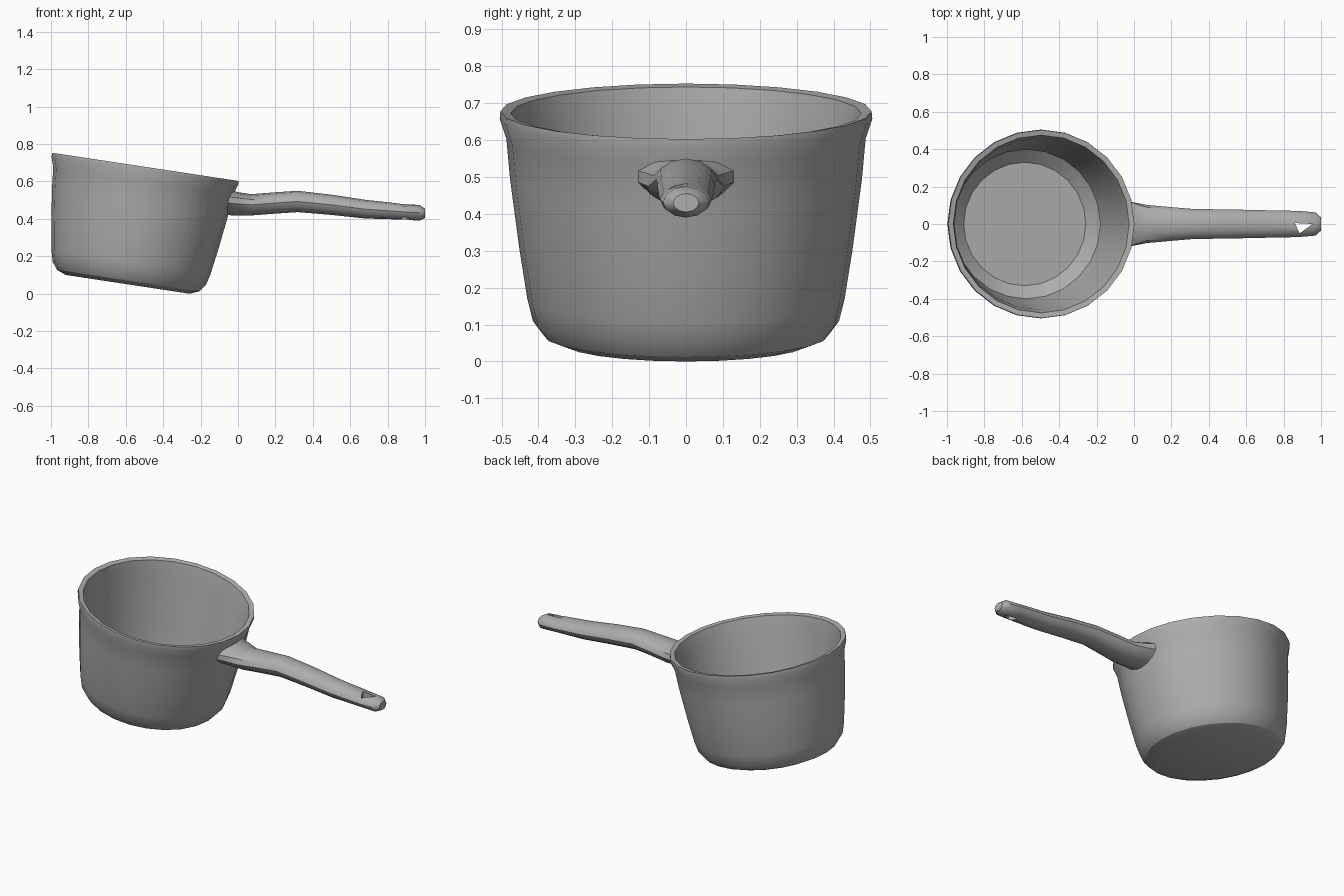
import bpy, bmesh, math
from mathutils import Matrix

if "Cube" in bpy.data.objects:
    bpy.data.objects.remove(bpy.data.objects["Cube"], do_unlink=True)

# One brushed grey metal
metal = bpy.data.materials.new("grey_metal")
metal.use_nodes = True
grey = (0.42, 0.42, 0.42, 1)
metal.diffuse_color = grey
metal.node_tree.nodes["Principled BSDF"].inputs["Base Color"].default_value = grey


def loft(name, rings, matrix=Matrix()):
    """Skin a list of closed rings and cap both ends."""
    bm = bmesh.new()
    rows = [[bm.verts.new(p) for p in ring] for ring in rings]
    n = len(rows[0])
    for a, b in zip(rows, rows[1:]):
        for i in range(n):
            j = (i + 1) % n
            bm.faces.new((a[i], a[j], b[j], b[i]))
    bm.faces.new(rows[0])
    bm.faces.new(rows[-1])
    bm.transform(matrix)
    bmesh.ops.recalc_face_normals(bm, faces=bm.faces)
    mesh = bpy.data.meshes.new(name)
    bm.to_mesh(mesh)
    bm.free()
    obj = bpy.data.objects.new(name, mesh)
    bpy.context.collection.objects.link(obj)
    mesh.materials.append(metal)
    return obj


def smooth(obj, degrees):
    bpy.ops.object.select_all(action="DESELECT")
    obj.select_set(True)
    bpy.context.view_layer.objects.active = obj
    bpy.ops.object.shade_smooth_by_angle(angle=math.radians(degrees))


def circle(r, z, n=24):
    return [(r * math.cos(math.tau * i / n), r * math.sin(math.tau * i / n), z)
            for i in range(n)]


# Tilted pot: outside wall up to the lip, then down the inside to the floor
profile = [(0.335, 0), (0.385, 0.02), (0.415, 0.06), (0.43, 0.12), (0.452, 0.26),
           (0.477, 0.45), (0.487, 0.56), (0.505, 0.615), (0.503, 0.635),
           (0.475, 0.63), (0.458, 0.55), (0.42, 0.2), (0.4, 0.1), (0.33, 0.04)]
tilt = Matrix.Translation((-0.59, 0, 0.05)) @ Matrix.Rotation(math.radians(8.6), 4, "Y")
pot = loft("pot", [circle(r, z) for r, z in profile], tilt)
smooth(pot, 28)

# Handle: x, centre height, half width, half height, flare of the upper side
stations = [(-0.04, 0.485, 0.13, 0.065, 0.04), (0.0, 0.48, 0.115, 0.063, 0.025),
            (0.07, 0.475, 0.102, 0.057, 0), (0.2, 0.485, 0.09, 0.057, 0),
            (0.32, 0.493, 0.08, 0.057, 0), (0.5, 0.475, 0.078, 0.054, 0),
            (0.68, 0.452, 0.074, 0.05, 0), (0.88, 0.438, 0.07, 0.042, 0),
            (0.97, 0.432, 0.062, 0.042, 0), (1.0, 0.43, 0.035, 0.025, 0)]
rings = []
for k, (x, zc, w, h, flare) in enumerate(stations):
    ring = []
    for i in range(12):
        a = math.tau * i / 12
        y = math.cos(a) * (w + flare * math.sin(a))
        z = math.sin(a) * h
        # The root hugs the round, sloping wall
        dx = 0.22 * z - y * y if k == 0 else 0
        ring.append((x + dx, y, zc + z))
    rings.append(ring)
handle = loft("handle", rings)

# Hanging hole near the handle tip
corners = [(0.86, 0.005), (0.885, -0.05), (0.955, 0.0)]
cutter = loft("hanging_hole_cutter", [[(x, y, z) for x, y in corners] for z in (0.3, 0.6)])
cutter.hide_render = True
cutter.hide_viewport = True
cut = handle.modifiers.new("hanging_hole", "BOOLEAN")
cut.operation = "DIFFERENCE"
cut.solver = "EXACT"
cut.object = cutter
smooth(handle, 35)
